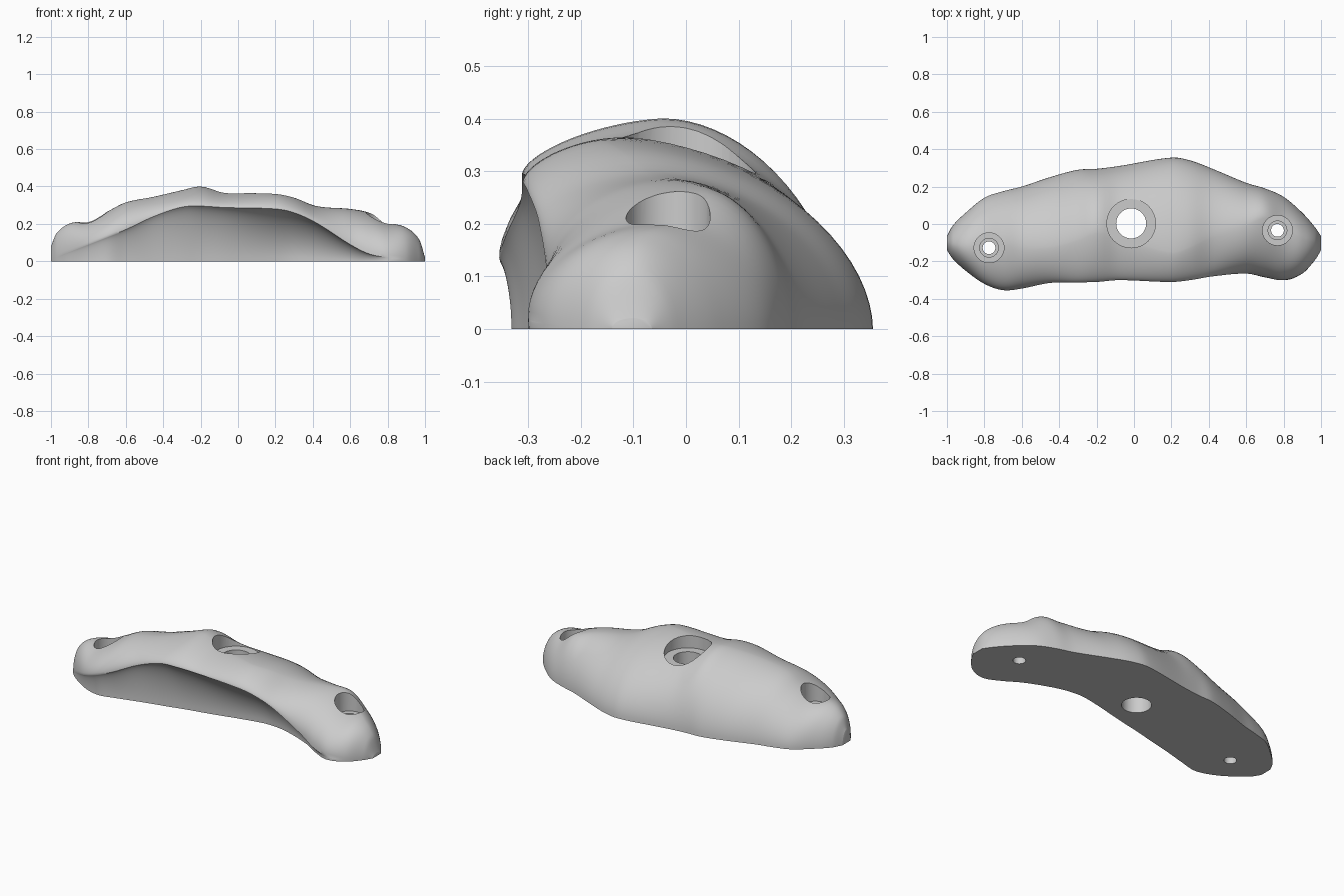
import bpy, bmesh, math

if "Cube" in bpy.data.objects:
    bpy.data.objects.remove(bpy.data.objects["Cube"])

# Stations along the hold: x, back y, crest y, crest z, lip y, lip z, undercut foot y
STATIONS = [
    (-1.0, -.065, -.10, .08, -.14, .00, -.14),
    (-.97, -.01, -.11, .15, -.185, .02, -.185),
    (-.90, .06, -.12, .202, -.25, .05, -.245),
    (-.80, .14, -.11, .218, -.32, .09, -.305),
    (-.70, .175, -.11, .265, -.354, .13, -.332),
    (-.60, .20, -.12, .315, -.345, .17, -.31),
    (-.45, .25, -.12, .345, -.315, .24, -.27),
    (-.30, .29, -.08, .38, -.312, .29, -.235),
    (-.20, .295, -.04, .40, -.31, .295, -.21),
    (-.08, .31, -.07, .37, -.30, .288, -.185),
    (.20, .355, -.15, .36, -.31, .28, -.12),
    (.30, .34, -.12, .34, -.30, .26, -.11),
    (.42, .295, -.06, .295, -.28, .205, -.13),
    (.60, .22, -.01, .28, -.265, .09, -.20),
    (.70, .19, .03, .26, -.285, .04, -.26),
    (.80, .145, -.02, .21, -.30, .02, -.30),
    (.90, .06, -.08, .18, -.265, .01, -.265),
    (.97, -.02, -.10, .115, -.19, .00, -.19),
    (1.0, -.065, -.10, .02, -.14, .00, -.14),
]


def slope(i, k):
    a, b = STATIONS[max(i - 1, 0)], STATIONS[min(i + 1, len(STATIONS) - 1)]
    return (b[k] - a[k]) / (b[0] - a[0])


def station_at(x):
    """Smoothly interpolate the station values at x."""
    i = 0
    while i < len(STATIONS) - 2 and x > STATIONS[i + 1][0]:
        i += 1
    a, b = STATIONS[i], STATIONS[i + 1]
    h = b[0] - a[0]
    t = (x - a[0]) / h
    return [(2*t**3 - 3*t*t + 1) * a[k] + (t**3 - 2*t*t + t) * h * slope(i, k)
            + (3*t*t - 2*t**3) * b[k] + (t**3 - t*t) * h * slope(i + 1, k)
            for k in range(1, 7)]


def section(x):
    """Rounded back, crest, front lip and hollow undercut."""
    yb, yt, zt, yf, zl, yu = station_at(x)
    zl = max(zl, 0.002)
    pts = []
    back = 2 / 1.85
    front = 2 / (2 - .4 * min(1, max(0, (zl - .1) / .18)))
    for i in range(20):
        a = math.pi / 2 * i / 20
        pts.append((x, yt + (yb - yt) * math.cos(a) ** back, zt * math.sin(a) ** back))
    for i in range(18):
        a = math.pi / 2 * i / 18
        pts.append((x, yt + (yf - yt) * math.sin(a) ** front,
                    zl + (zt - zl) * math.cos(a) ** front))
    d = yu - yf
    ys, zs = (yf, yf + .5 * d, yu, yu), (zl, zl * .88, zl * .45, 0)
    for i in range(15):
        t = i / 14
        w = ((1-t)**3, 3*t*(1-t)**2, 3*t*t*(1-t), t**3)
        pts.append((x, sum(p * q for p, q in zip(w, ys)), sum(p * q for p, q in zip(w, zs))))
    return pts


# Main body: loft of the sections, rings packed towards the ends
bm = bmesh.new()
N = 120
rings = [[bm.verts.new(p) for p in section(-math.cos(math.pi * i / N))] for i in range(N + 1)]
for r0, r1 in zip(rings, rings[1:]):
    n = len(r0)
    for j in range(n):
        bm.faces.new((r0[j], r0[(j + 1) % n], r1[(j + 1) % n], r1[j]))
bm.faces.new(rings[0])
bm.faces.new(rings[-1])
bmesh.ops.recalc_face_normals(bm, faces=bm.faces)
mesh = bpy.data.meshes.new("climbing_hold")
bm.to_mesh(mesh)
bm.free()
hold = bpy.data.objects.new("climbing_hold", mesh)
bpy.context.collection.objects.link(hold)


def drill(x, y, steps):
    """Cut a stepped hole; steps are (radius, floor z) from the top down."""
    bm = bmesh.new()
    outline, top = [], .6
    for r, z in steps:
        outline += [(r, top), (r, z)]
        top = z
    loops = [[bm.verts.new((x + r * math.cos(2*math.pi*k/48), y + r * math.sin(2*math.pi*k/48), z))
              for k in range(48)] for r, z in outline]
    for a, b in zip(loops, loops[1:]):
        for k in range(48):
            bm.faces.new((a[k], a[(k + 1) % 48], b[(k + 1) % 48], b[k]))
    bm.faces.new(loops[0])
    bm.faces.new(loops[-1])
    bmesh.ops.recalc_face_normals(bm, faces=bm.faces)
    me = bpy.data.meshes.new("hole_cutter")
    bm.to_mesh(me)
    bm.free()
    cutter = bpy.data.objects.new("hole_cutter", me)
    cutter.hide_render = True
    bpy.context.collection.objects.link(cutter)
    mod = hold.modifiers.new("hole", 'BOOLEAN')
    mod.operation, mod.solver, mod.object = 'DIFFERENCE', 'EXACT', cutter
    bpy.context.view_layer.objects.active = hold
    bpy.ops.object.modifier_apply(modifier=mod.name)
    bpy.data.objects.remove(cutter)


# Central bolt hole and two screw holes
drill(-.015, .003, [(.13, .29), (.08, -.1)])
for x, y in ((-.775, -.127), (.767, -.034)):
    drill(x, y, [(.08, .145), (.05, .11), (.034, -.1)])

bpy.ops.object.select_all(action='DESELECT')
hold.select_set(True)
bpy.context.view_layer.objects.active = hold
bpy.ops.object.shade_smooth_by_angle(angle=math.radians(40))
